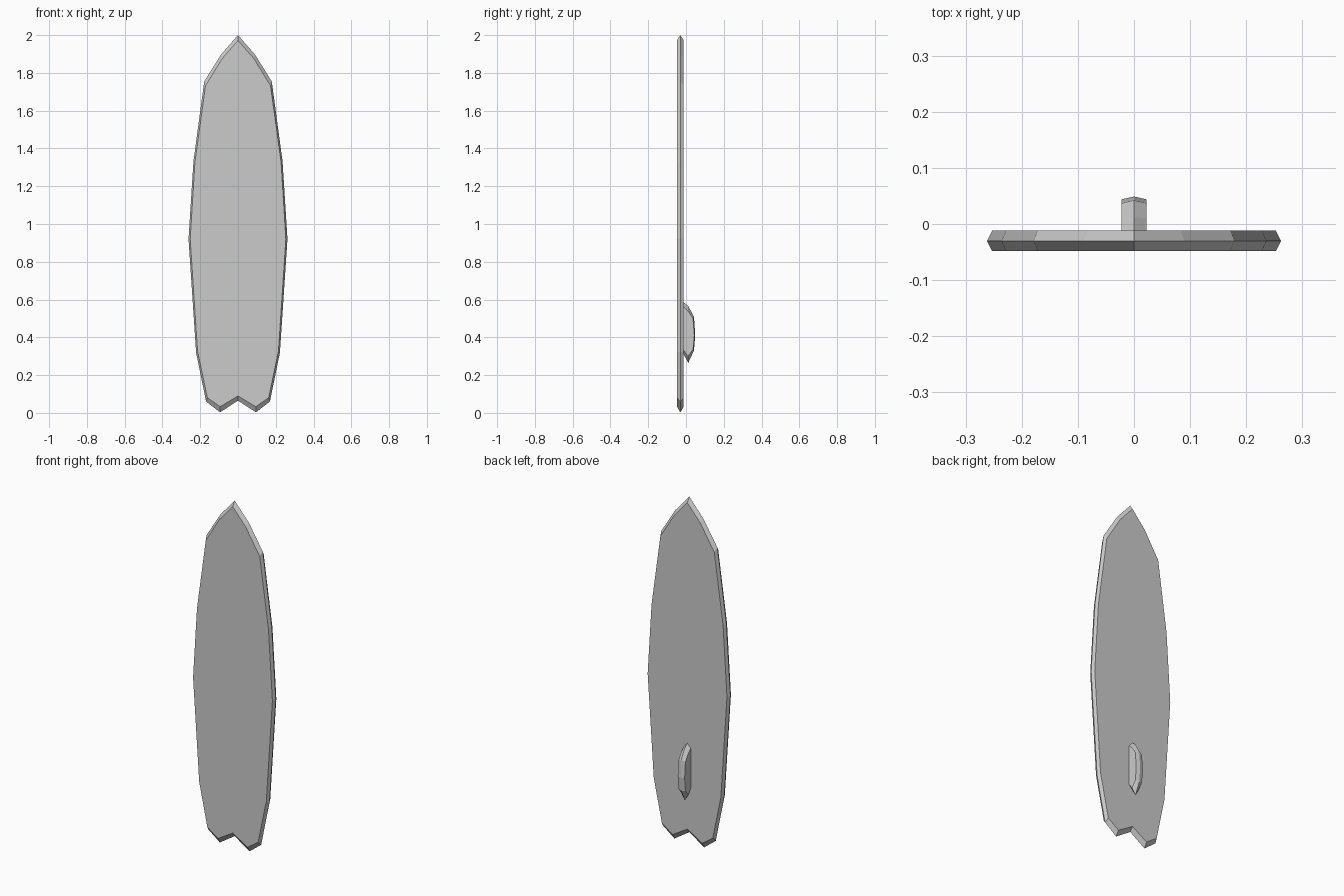
import bpy, bmesh, math

if "Cube" in bpy.data.objects:
    bpy.data.objects.remove(bpy.data.objects["Cube"])


def slab(name, rim, face, half, place):
    """Slab with a pointed rim: flat face, wider middle outline, flat face."""
    bm = bmesh.new()
    loops = [[bm.verts.new(place(u, v, d)) for u, v in pts]
             for pts, d in ((face, -half), (rim, 0), (face, half))]
    n = len(rim)
    for a, b in zip(loops, loops[1:]):
        for i in range(n):
            j = (i + 1) % n
            bm.faces.new((a[i], a[j], b[j], b[i]))
    bm.faces.new(loops[0])
    bm.faces.new(loops[-1])
    bmesh.ops.recalc_face_normals(bm, faces=bm.faces)
    me = bpy.data.meshes.new(name)
    bm.to_mesh(me)
    bm.free()
    ob = bpy.data.objects.new(name, me)
    bpy.context.collection.objects.link(ob)
    return ob


def both_sides(half):
    """Mirror a half outline whose first and last points lie on the centre."""
    return half + [(-x, z) for x, z in half[-2:0:-1]]


# Board: nose to notched tail
board_rim = both_sides([(0, 2.0), (.09, 1.897), (.179, 1.754), (.236, 1.33), (.262, .92),
                        (.222, .32), (.169, .06), (.095, 0.003), (0, .065)])
board_face = both_sides([(0, 1.972), (.083, 1.877), (.172, 1.732), (.228, 1.325), (.253, .92),
                         (.214, .328), (.162, .08), (.094, .033), (0, .09)])
slab("board", board_rim, board_face, .018, lambda u, v, d: (u, -.03 + d, v))

# Fin on the back, root sunk slightly into the board
fin_rim = [(-.018, .59), (.012, .565), (.042, .51), (.049, .41), (.042, .33),
           (.012, .265), (-.018, .32)]
fin_face = [(-.018, .565), (.010, .54), (.037, .50), (.044, .41), (.037, .335),
            (.010, .30), (-.018, .34)]
slab("fin", fin_rim, fin_face, .022, lambda u, v, d: (d, u, v))
